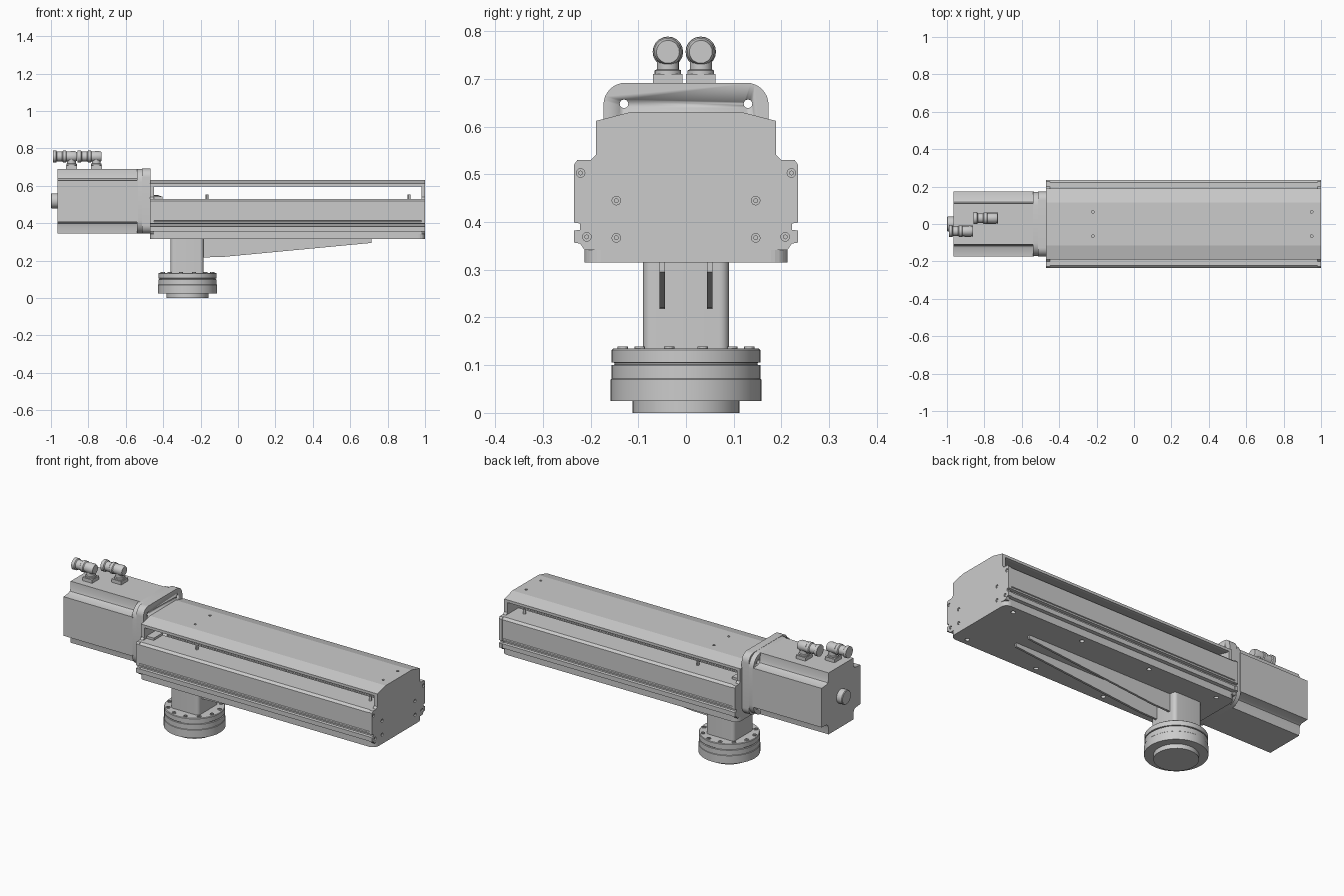
import bpy, bmesh
from math import sin, cos, pi, radians
from mathutils import Vector

if "Cube" in bpy.data.objects:
    bpy.data.objects.remove(bpy.data.objects["Cube"])

AXES = {'X': ((1, 0, 0), (0, 1, 0), (0, 0, 1)),
        'Y': ((0, 1, 0), (0, 0, 1), (1, 0, 0)),
        'Z': ((0, 0, 1), (1, 0, 0), (0, 1, 0))}


def finish(bm, name, smooth=False):
    bmesh.ops.recalc_face_normals(bm, faces=bm.faces)
    me = bpy.data.meshes.new(name)
    bm.to_mesh(me)
    bm.free()
    ob = bpy.data.objects.new(name, me)
    bpy.context.collection.objects.link(ob)
    bpy.ops.object.select_all(action='DESELECT')
    ob.select_set(True)
    bpy.context.view_layer.objects.active = ob
    if smooth:
        bpy.ops.object.shade_smooth_by_angle(angle=radians(30))
    return ob


def prism(name, pts, axis, a, b, smooth=False):
    """Extrude a 2D outline along an axis from a to b."""
    n, u, v = (Vector(w) for w in AXES[axis])
    bm = bmesh.new()
    f = bm.faces.new([bm.verts.new(n * a + u * p + v * q) for p, q in pts])
    ext = bmesh.ops.extrude_face_region(bm, geom=[f])['geom']
    bmesh.ops.translate(bm, verts=[g for g in ext if isinstance(g, bmesh.types.BMVert)],
                        vec=n * (b - a))
    return finish(bm, name, smooth)


def add_lathe(bm, origin, axis, profile, seg):
    n, u, v = (Vector(w) for w in AXES[axis])
    o = Vector(origin)
    rings = [[bm.verts.new(o + n * h + (u * cos(2 * pi * i / seg) + v * sin(2 * pi * i / seg)) * r)
              for i in range(seg)] for r, h in profile]
    for r0, r1 in zip(rings, rings[1:]):
        for i in range(seg):
            j = (i + 1) % seg
            bm.faces.new((r0[i], r0[j], r1[j], r1[i]))
    bm.faces.new(rings[0])
    bm.faces.new(rings[-1])


def lathe(name, origins, axis, profile, seg=24):
    """Turned part, repeated at every origin."""
    bm = bmesh.new()
    for o in origins:
        add_lathe(bm, o, axis, profile, seg)
    return finish(bm, name, True)


def drill(ob, origins, axis, r, depth):
    """Cut round holes centred on the given points."""
    cut = lathe("hole_cutter", origins, axis, [(r, -depth), (r, depth)], 16)
    cut.hide_render = True
    bpy.context.view_layer.objects.active = ob
    m = ob.modifiers.new("holes", 'BOOLEAN')
    m.operation, m.solver, m.object = 'DIFFERENCE', 'EXACT', cut
    bpy.ops.object.modifier_apply(modifier=m.name)
    bpy.data.objects.remove(cut)


def mirrored(half):
    return half + [(-p, q) for p, q in reversed(half)]


def rounded(cx, cy, hx, hy, r, n=6):
    pts = []
    for k, (sx, sy) in enumerate(((1, 1), (-1, 1), (-1, -1), (1, -1))):
        for i in range(n + 1):
            t = (k + i / n) * pi / 2
            pts.append((cx + sx * (hx - r) + r * cos(t), cy + sy * (hy - r) + r * sin(t)))
    return pts


def box(name, x0, x1, y0, y1, z0, z1):
    return prism(name, [(x0, y0), (x1, y0), (x1, y1), (x0, y1)], 'Z', z0, z1)


# lower rail housing with side slots and inner channel for the screw
side = [(0.213, 0.342), (0.213, 0.355), (0.232, 0.357), (0.232, 0.382), (0.218, 0.384),
        (0.218, 0.397), (0.234, 0.399), (0.234, 0.408), (0.228, 0.411), (0.234, 0.414),
        (0.234, 0.518), (0.222, 0.53)]
prism("rail_housing", mirrored(side + [(0.09, 0.53), (0.09, 0.40)]), 'X', -0.455, 0.985)

# end plates with recessed screw holes
plate = [(0.213, 0.342), (0.222, 0.355), (0.235, 0.357), (0.235, 0.382), (0.222, 0.384),
         (0.222, 0.397), (0.235, 0.399), (0.235, 0.52), (0.228, 0.53), (0.2, 0.53),
         (0.189, 0.541), (0.189, 0.612), (0.115, 0.631)]
for name, a, b in (("outer_end_plate", 0.98, 1.0), ("motor_end_plate", -0.47, -0.45)):
    ob = prism(name, mirrored(plate), 'X', a, b)
    if a > 0:
        face = [(1.0, s * y, z) for s in (-1, 1)
                for y, z in ((0.146, 0.445), (0.146, 0.367), (0.208, 0.369), (0.221, 0.503))]
        drill(ob, face, 'X', 0.009, 0.012)
        lathe("end_screws", [(0.99, y, z) for _, y, z in face], 'X', [(0.005, -0.004), (0.005, 0.006)], 12)

# roof cover
cover = prism("top_cover", mirrored([(0.189, 0.597), (0.189, 0.612), (0.115, 0.631)])
              [:3] + [(-0.115, 0.631), (-0.189, 0.612), (-0.189, 0.597), (-0.175, 0.597),
                      (-0.11, 0.612), (0.11, 0.612), (0.175, 0.597)], 'X', -0.455, 0.985)
drill(cover, [(x, y, 0.63) for x in (-0.22, 0.95) for y in (-0.065, 0.065)], 'Z', 0.007, 0.01)

# drive screw, bearing block and stop pins
thread = [(0.05 if i % 4 in (1, 2) else 0.042, -0.45 + i * 1.43 / 400) for i in range(401)]
lathe("drive_screw", [(0, 0, 0.475)], 'X', thread, 16)
lathe("screw_bearing", [(-0.45, 0, 0.475)], 'X', [(0.075, 0), (0.075, 0.025), (0.066, 0.045)])
for s in (-1, 1):
    box("bearing_block", -0.45, -0.405, s * 0.13 - 0.04, s * 0.13 + 0.04, 0.525, 0.543)
lathe("stop_pins", [(x, s * 0.13, 0.525) for x in (-0.165, 0.915) for s in (-1, 1)],
      'Z', [(0.008, 0), (0.008, 0.03)], 12)

# base plate
base = prism("base_plate", rounded(0.265, 0, 0.735, 0.213, 0.035), 'Z', 0.315, 0.343)
drill(base, [(x, y, 0.315) for x in (-0.38, 0.05, 0.48, 0.92) for y in (-0.175, 0.175)],
      'Z', 0.012, 0.014)

# stand: column, gusset ribs, round foot
prism("column", rounded(-0.272, 0, 0.088, 0.09, 0.02), 'Z', 0.13, 0.32, True)
for s in (-1, 1):
    # for the Y axis the outline is given as (z, x)
    prism("gusset_rib", [(0.32, -0.2), (0.217, -0.2), (0.22, -0.08), (0.295, 0.715), (0.32, 0.715)],
          'Y', s * 0.05 - 0.006, s * 0.05 + 0.006)
lathe("round_foot", [(-0.27, 0, 0)], 'Z',
      [(0.112, 0), (0.112, 0.025), (0.158, 0.025), (0.158, 0.07), (0.156, 0.072), (0.156, 0.1),
       (0.15, 0.101), (0.15, 0.105), (0.156, 0.106), (0.156, 0.132), (0.153, 0.135)], 40)
lathe("foot_bolts", [(-0.27 + 0.137 * cos(k * pi / 6 + pi / 12), 0.137 * sin(k * pi / 6 + pi / 12), 0.134)
                     for k in range(12)], 'Z', [(0.011, 0), (0.011, 0.005), (0.006, 0.005), (0.006, 0.001)], 12)

# motor adapter flange and neck
holes = [(-0.49, s * 0.13, 0.52 + t * 0.128) for s in (-1, 1) for t in (-1, 1)]
flange = prism("adapter_flange", rounded(0, 0.518, 0.173, 0.174, 0.046, 8), 'X', -0.512, -0.468, True)
drill(flange, holes, 'X', 0.009, 0.1)
neck = prism("motor_flange", rounded(0, 0.518, 0.172, 0.173, 0.07), 'X', -0.54, -0.51, True)
drill(neck, holes, 'X', 0.009, 0.1)

# motor body: square with hollowed corners
quarter = [(0.11, 0.173), (0.112, 0.135), (0.117, 0.12), (0.13, 0.113), (0.173, 0.11)]
right = [(y, 0.518 - z) for y, z in quarter] + [(y, 0.518 + z) for y, z in reversed(quarter)]
prism("motor_body", mirrored(right), 'X', -0.965, -0.535, True)
lathe("motor_rear_cap", [(-1.0, 0, 0.52)], 'X', [(0.037, 0), (0.04, 0.004), (0.04, 0.04)])

# angled cable connectors
for x, y in ((-0.89, -0.038), (-0.757, 0.031)):
    box("connector_base", x - 0.03, x + 0.03, y - 0.031, y + 0.031, 0.688, 0.71)
    lathe("connector_stem", [(x, y, 0.70)], 'Z', [(0.028, 0), (0.028, 0.018), (0.023, 0.02), (0.023, 0.05)], 20)
    lathe("connector_elbow", [(x, y, 0.757)], 'X',
          [(0.032, -0.1), (0.032, -0.082), (0.026, -0.078), (0.026, -0.05), (0.031, -0.046),
           (0.031, -0.03), (0.027, -0.026), (0.029, 0.015), (0.024, 0.028)], 20)
